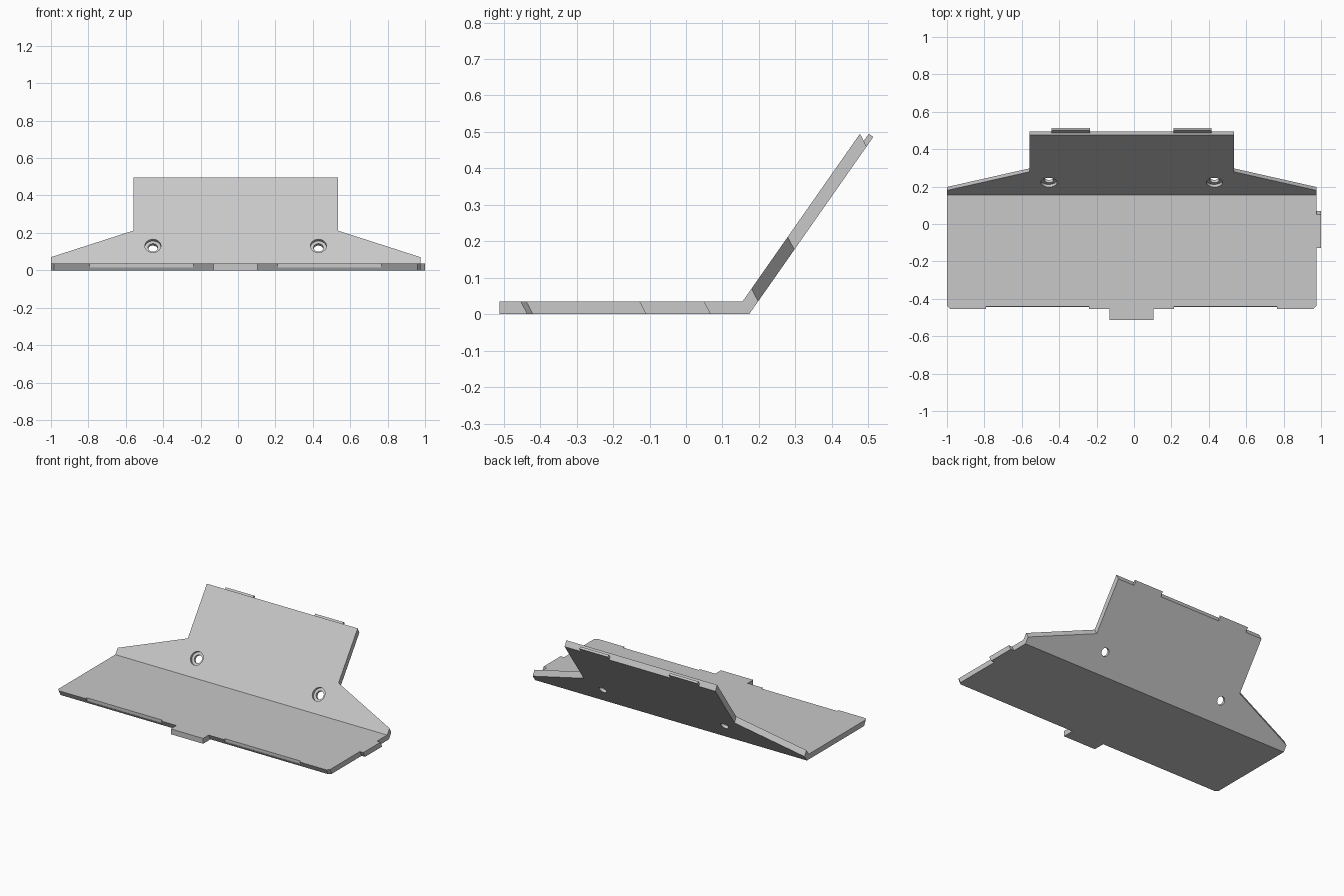
import bpy, bmesh, math
from mathutils import Vector, Matrix

if "Cube" in bpy.data.objects:
    bpy.data.objects.remove(bpy.data.objects["Cube"])

grey = bpy.data.materials.new("plain grey")
grey.use_nodes = True
colour = (0.58, 0.58, 0.58, 1)
grey.diffuse_color = colour
grey.node_tree.nodes["Principled BSDF"].inputs["Base Color"].default_value = colour

T = 0.035                                   # sheet thickness
TILT = math.radians(55)                     # slope of the raised panel
MITRE = Vector((0, T * math.tan(TILT / 2), -T))
UP = Vector((0, math.cos(TILT), math.sin(TILT)))
NORMAL = Vector((0, -math.sin(TILT), math.cos(TILT)))
BEND = Vector((0, 0.155, T))
MID = -0.0125                               # symmetry line of the sheet
HALF = 0.9875
FRONT = -0.454
LENGTH = 0.5616


def make_object(name, bm):
    bmesh.ops.recalc_face_normals(bm, faces=bm.faces[:])
    mesh = bpy.data.meshes.new(name)
    bm.to_mesh(mesh)
    bm.free()
    mesh.materials.append(grey)
    ob = bpy.data.objects.new(name, mesh)
    bpy.context.collection.objects.link(ob)
    return ob


def extrude_faces(bm, faces, vector):
    result = bmesh.ops.extrude_face_region(bm, geom=faces, use_keep_orig=True)
    moved = [v for v in result["geom"] if isinstance(v, bmesh.types.BMVert)]
    bmesh.ops.translate(bm, verts=moved, vec=vector)


def prism(name, points, vector):
    bm = bmesh.new()
    face = bm.faces.new([bm.verts.new(p) for p in points])
    extrude_faces(bm, [face], vector)
    return make_object(name, bm)


def bar(name, x0, x1, profile):
    return prism(name, [(x0, y, z) for y, z in profile], Vector((x1 - x0, 0, 0)))


def cylinder(name, centre, radius, depth):
    bm = bmesh.new()
    turn = NORMAL.to_track_quat("Z", "Y").to_matrix().to_4x4()
    bmesh.ops.create_cone(bm, cap_ends=True, segments=32, radius1=radius, radius2=radius,
                          depth=depth, matrix=Matrix.Translation(centre) @ turn)
    return make_object(name, bm)


def cut(target, cutter):
    cutter.hide_render = True
    mod = target.modifiers.new("cut", "BOOLEAN")
    mod.operation = "DIFFERENCE"
    mod.solver = "EXACT"
    mod.object = cutter
    bpy.context.view_layer.objects.active = target
    bpy.ops.object.modifier_apply(modifier=mod.name)
    bpy.data.objects.remove(cutter)


# Bent sheet: flat base and tilted panel share the bend edge
bm = bmesh.new()
bend = [bm.verts.new((MID + s * HALF, BEND.y, T)) for s in (-1, 1)]
c = 0.016
base = [(HALF, FRONT + c), (HALF - c, FRONT), (c - HALF, FRONT), (-HALF, FRONT + c)]
base_face = bm.faces.new(bend + [bm.verts.new((MID + x, y, T)) for x, y in base])
wing = [(HALF, 0.043), (0.5475, 0.216), (0.5475, LENGTH)]
outline = wing + [(-x, s) for x, s in reversed(wing)]
panel = [bm.verts.new(BEND + UP * s + Vector((MID + x, 0, 0))) for x, s in outline]
panel_face = bm.faces.new([bend[0], bend[1]] + panel)
bmesh.ops.recalc_face_normals(bm, faces=bm.faces[:])
extrude_faces(bm, [base_face, panel_face], MITRE)
sheet = make_object("bent_sheet", bm)

for side in (-1, 1):
    # Shallow recesses in the front edge
    x = MID + side * 0.5025
    y0, y1 = FRONT - 0.05, FRONT + 0.014
    cut(sheet, bar("recess_cutter", x - 0.275, x + 0.275,
                   [(y0, 0.014), (y1, 0.014), (y1, 0.1), (y0, 0.1)]))
    # Counterbored screw holes
    hole = BEND + UP * 0.117 + Vector((MID + side * 0.4425, 0, 0))
    cut(sheet, cylinder("counterbore_cutter", hole, 0.043, 0.034))
    cut(sheet, cylinder("bore_cutter", hole, 0.026, 0.2))

# Front centre tab
bar("front_tab", MID - 0.1175, MID + 0.1175,
    [(-0.512, T), (-0.512, 0), (FRONT + MITRE.y, 0), (FRONT, T)])

# Side tab on the left edge
edge = MID + HALF
prism("side_tab", [(edge, -0.128, T), (1, -0.128, T), (1, 0.05, T), (edge, 0.05, T)], MITRE)

# Two thin tabs on the rear of the top edge
top = BEND + UP * LENGTH
back = top + MITRE
tip = back + UP * 0.032
tab = [back, tip, tip + NORMAL * 0.015, back.lerp(top, 0.43)]
for name, side in (("top_tab_right", -1), ("top_tab_left", 1)):
    x = MID + side * 0.325
    bar(name, x - 0.1025, x + 0.1025, [(p.y, p.z) for p in tab])

# Smooth hole walls, sharp edges elsewhere
bpy.ops.object.select_all(action="DESELECT")
sheet.select_set(True)
bpy.context.view_layer.objects.active = sheet
bpy.ops.object.shade_smooth_by_angle(angle=math.radians(20))
